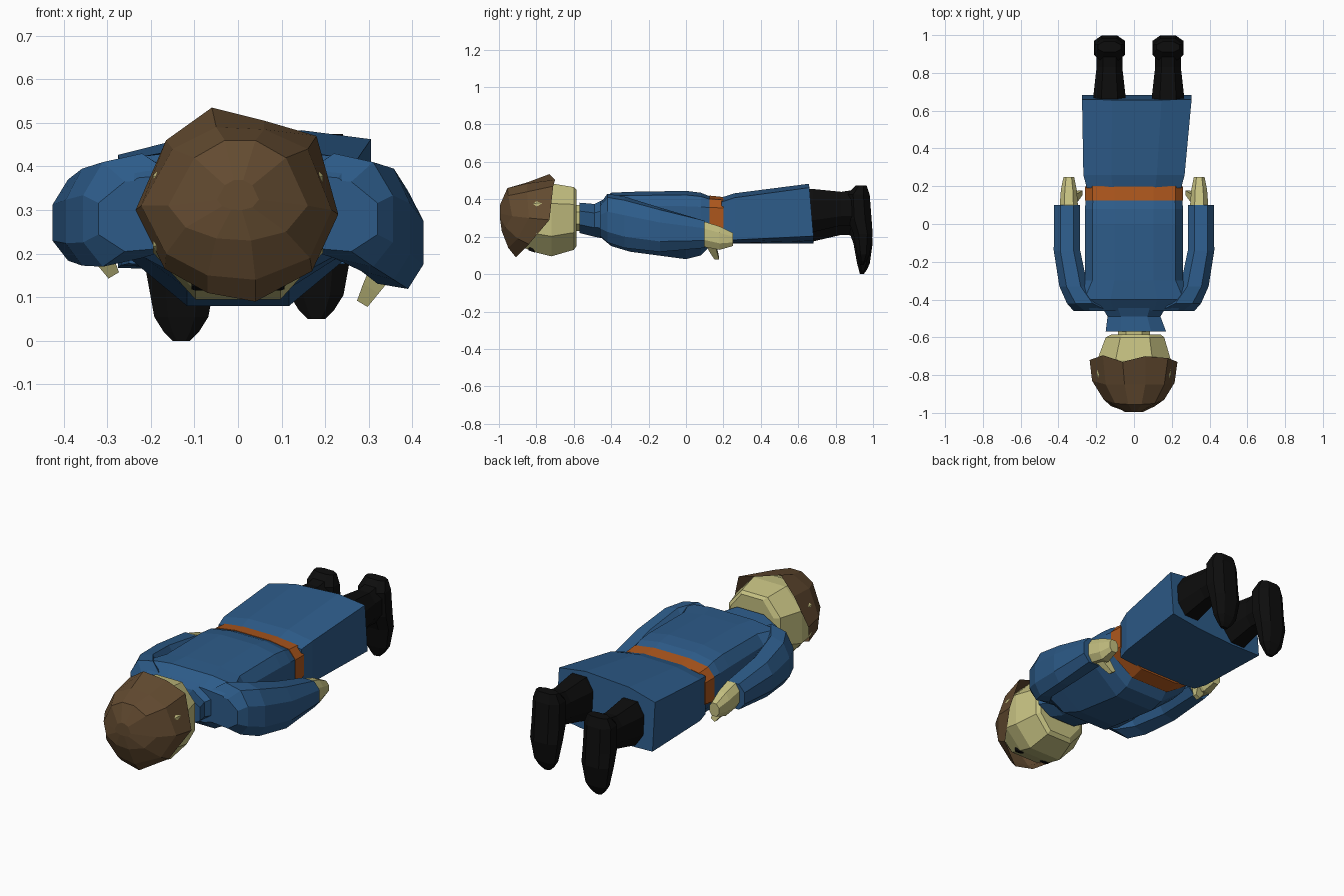
import bpy, bmesh
from mathutils import Vector


def material(name, rgb):
    m = bpy.data.materials.new(name)
    m.diffuse_color = (*rgb, 1)
    return m


BLUE = material("blue cloth", (0.026, 0.105, 0.25))
ORANGE = material("orange belt", (0.42, 0.095, 0.012))
SKIN = material("skin", (0.56, 0.53, 0.22))
BROWN = material("brown hair", (0.125, 0.07, 0.03))
BLACK = material("black", (0.004, 0.004, 0.004))


def loft(name, rings, mat, caps=(True, True)):
    """Skin a list of equal-length point rings into a flat-shaded mesh."""
    bm = bmesh.new()
    vs = [[bm.verts.new(p) for p in r] for r in rings]
    n = len(vs[0])
    for a, b in zip(vs, vs[1:]):
        for i in range(n):
            j = (i + 1) % n
            bm.faces.new((a[i], a[j], b[j], b[i]))
    if caps[0]:
        bm.faces.new(vs[0][::-1])
    if caps[1]:
        bm.faces.new(vs[-1])
    bmesh.ops.recalc_face_normals(bm, faces=bm.faces)
    me = bpy.data.meshes.new(name)
    bm.to_mesh(me)
    bm.free()
    me.materials.append(mat)
    ob = bpy.data.objects.new(name, me)
    bpy.context.collection.objects.link(ob)
    return ob


# cross-sections in a -1..1 square
BODY = [(-1, -.35), (-1, .55), (-.85, .88), (-.4, 1), (.4, 1), (.85, .88),
        (1, .55), (1, -.35), (.45, -1), (-.45, -1)]
BOX = [(-1, -.9), (-1, .8), (-.45, 1), (.45, 1), (1, .8), (1, -.9), (.4, -1), (-.4, -1)]
OCT = [(-1, -.45), (-1, .45), (-.5, 1), (.5, 1), (1, .45), (1, -.45), (.5, -1), (-.5, -1)]


def y_rings(shape, rows):
    """rows: y, x centre, half width, z bottom, z top, [roll], [y slant]"""
    out = []
    for y, cx, w, z0, z1, *more in rows:
        roll, slant = (more + [0, 0])[:2]
        out.append([(cx + u * w, y - slant * v,
                     (z0 + z1) / 2 + v * (z1 - z0) / 2 + roll * u) for u, v in shape])
    return out


# tunic: chest, belt and skirt
loft("tunic_chest", y_rings(BODY, [
    (-.46, 0, .27, .20, .385), (-.40, 0, .31, .15, .435), (-.30, 0, .26, .12, .44),
    (0, 0, .26, .08, .445), (.08, 0, .26, .10, .435), (.13, 0, .255, .15, .415)]), BLUE)
loft("belt", y_rings(BODY, [(.125, 0, .26, .135, .42), (.20, 0, .258, .155, .412)]), ORANGE)
loft("tunic_skirt", y_rings(BOX, [
    (.19, 0, .25, .165, .41), (.26, 0, .268, .165, .43, .005),
    (.67, .015, .29, .17, .475, .018, .013)]), BLUE)

# collar and neck
loft("collar", y_rings(OCT, [(-.44, 0, .17, .19, .40), (-.49, 0, .14, .20, .375),
                             (-.57, .01, .16, .22, .382)]), BLUE)
loft("neck", y_rings(OCT, [(-.50, 0, .085, .23, .37), (-.62, 0, .085, .23, .37)]), SKIN)

# arms, hands and thumbs; the left side lies slightly higher
for side, s, dz in (("right", 1, 0), ("left", -1, .065)):
    def limb(shape, rows):
        return [[(s * x, y, z) for x, y, z in r] for r in y_rings(shape, rows)]
    loft(side + "_sleeve", limb(OCT, [
        (-.46, .20, .12, .21, .37, -.01),
        (-.42, .265, .09, .18, .42, -.02),
        (-.33, .32, .075, .15 + dz * .5, .405, -.02),
        (-.14, .355, .07, .125 + dz, .35 + dz * .4, -.012),
        (.10, .355, .068, .14 + dz, .285 + dz * .9)]), BLUE)
    loft(side + "_hand", limb(OCT, [
        (.06, .345, .045, .15 + dz, .265 + dz), (.10, .345, .048, .145 + dz, .28 + dz),
        (.18, .345, .042, .13 + dz, .255 + dz), (.25, .345, .028, .15 + dz, .22 + dz)]), SKIN)
    loft(side + "_thumb", [
        [(s * (x + a * r), y + b * r, z + dz - a * r * .6)
         for a, b in ((-1, -1), (1, -1), (1, 1), (-1, 1))]
        for x, y, z, r in ((.335, .13, .17, .025), (.305, .15, .12, .018),
                           (.285, .165, .085, .012))], SKIN)

# boots: shaft along y, foot pointing down
for side, cx, dz in (("right", .18, .045), ("left", -.13, -.005)):
    loft(side + "_boot_shaft", y_rings(OCT, [
        (.55, cx, .085, .17 + dz, .41 + dz), (.68, cx, .085, .18 + dz, .41 + dz),
        (.83, cx, .068, .215 + dz, .395 + dz), (.93, cx, .07, .21 + dz, .41 + dz)]), BLACK)
    rows = [(.43, .91, .965, .06), (.38, .86, .982, .08), (.25, .865, .992, .083),
            (.17, .895, .998, .082), (.06, .915, .982, .062), (.025, .925, .965, .04),
            (.005, .93, .95, .02)]
    loft(side + "_boot_foot", [
        [(cx + u * w, (y0 + y1) / 2 + v * (y1 - y0) / 2, z + dz) for u, v in OCT]
        for z, y0, y1, w in rows], BLACK)

# head, face down
loft("head", y_rings(OCT, [
    (-.585, .01, .13, .15, .45), (-.60, .005, .155, .13, .465), (-.72, 0, .195, .095, .485),
    (-.80, 0, .195, .115, .48), (-.89, 0, .16, .15, .44), (-.95, 0, .10, .21, .38)]), SKIN)

# hair: jagged rim, wide middle, crown
rim = [(-.06, -.73, .535), (-.165, -.695, .46), (-.235, -.72, .30), (-.168, -.82, .165),
       (-.07, -.90, .11), (.04, -.91, .09), (.17, -.84, .16), (.23, -.73, .29),
       (.18, -.71, .47), (.06, -.70, .505)]
mid = [(-.05, -.85, .49), (-.15, -.85, .44), (-.222, -.83, .31), (-.165, -.90, .20),
       (-.07, -.94, .15), (.04, -.95, .14), (.165, -.90, .19), (.215, -.84, .30),
       (.16, -.85, .44), (.06, -.85, .485)]
crown = [(-.03, -.955, .46), (-.10, -.95, .42), (-.16, -.93, .31), (-.12, -.965, .26),
         (-.05, -.985, .235), (.03, -.985, .23), (.11, -.965, .25), (.16, -.93, .31),
         (.11, -.95, .42), (.04, -.955, .46)]
tip = [Vector(p).lerp(Vector((0, -.998, .33)), .7) for p in crown]
for p in tip:
    p.y = -.995
loft("hair", [rim, mid, crown, tip], BROWN, (False, True))

# eyes: small dark plates on the lower face
for side, s in (("right", 1), ("left", -1)):
    loft(side + "_eye", [
        [(s * .085 + u * .022, -.825 + v * .018, z - v * .006) for u, v in OCT]
        for z in (.14, .121)], BLACK)
